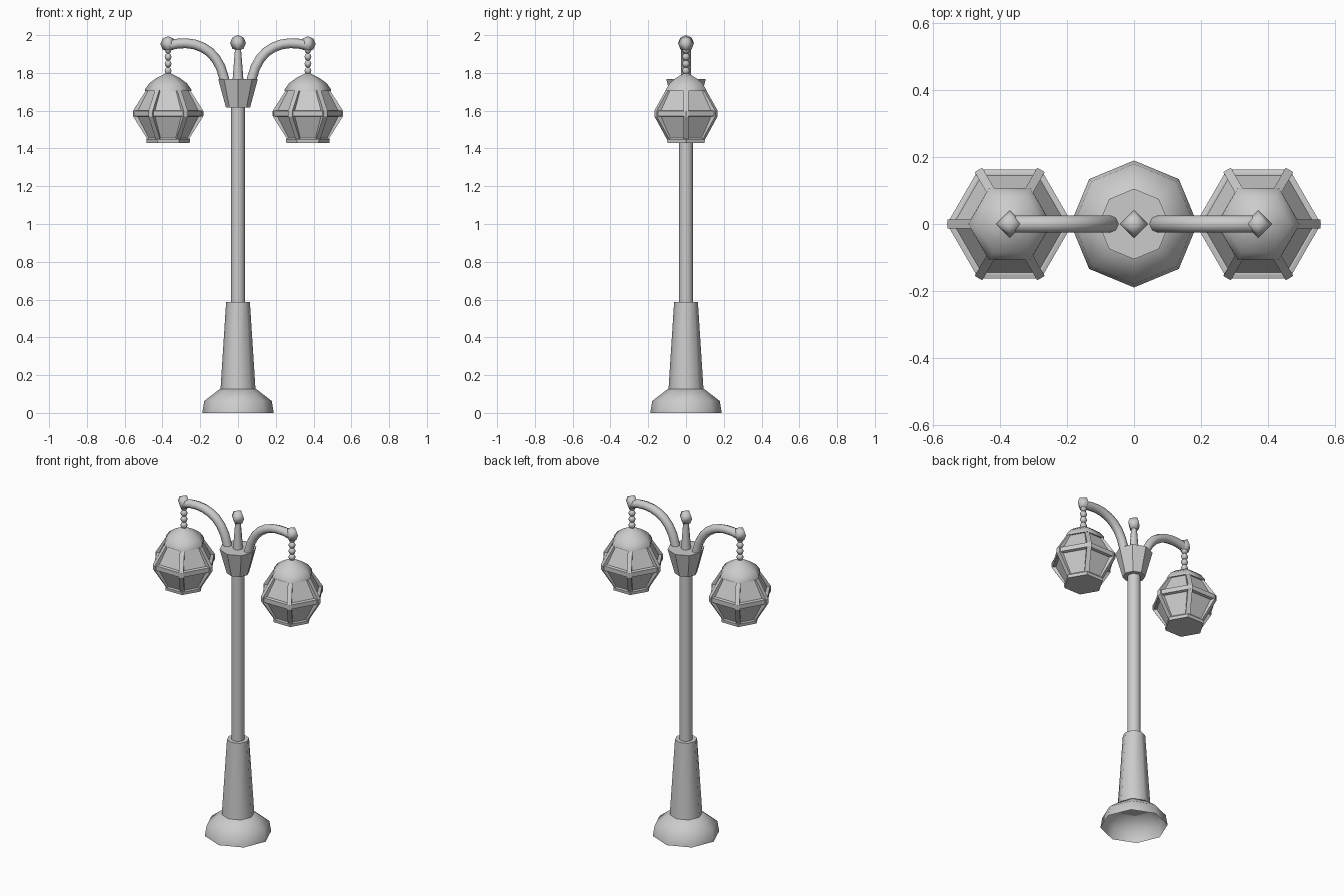
import bpy, bmesh
from math import cos, sin, pi, radians

if "Cube" in bpy.data.objects:
    bpy.data.objects.remove(bpy.data.objects["Cube"])


def finish(bm, name, angle=None):
    bmesh.ops.recalc_face_normals(bm, faces=bm.faces)
    me = bpy.data.meshes.new(name)
    bm.to_mesh(me)
    bm.free()
    ob = bpy.data.objects.new(name, me)
    bpy.context.collection.objects.link(ob)
    if angle:
        smooth(ob, angle)
    return ob


def smooth(ob, angle):
    bpy.ops.object.select_all(action='DESELECT')
    ob.select_set(True)
    bpy.context.view_layer.objects.active = ob
    bpy.ops.object.shade_smooth_by_angle(angle=radians(angle))


def lathe(name, profile, sides, x=0, bottom=True, angle=None):
    """Stack of regular polygons; profile is (radius, z) from bottom to top."""
    bm = bmesh.new()
    rings = [[bm.verts.new((x + r * cos(2 * pi * i / sides), r * sin(2 * pi * i / sides), z))
              for i in range(sides)] for r, z in profile]
    for a, b in zip(rings, rings[1:]):
        for i in range(sides):
            j = (i + 1) % sides
            bm.faces.new((a[i], a[j], b[j], b[i]))
    if bottom:
        bm.faces.new(rings[0][::-1])
    bm.faces.new(rings[-1])
    return finish(bm, name, angle)


def ball(name, x, z, r, seg=4):
    bpy.ops.mesh.primitive_uv_sphere_add(segments=seg, ring_count=4, radius=r, location=(x, 0, z))
    ob = bpy.context.object
    ob.name = name
    smooth(ob, 95)


def struts(name, outline, half, x):
    """Six bars: a radial outline given thickness and spun round the lantern."""
    bm = bmesh.new()
    for k in range(6):
        c, s = cos(k * pi / 3), sin(k * pi / 3)
        a, b = [[bm.verts.new((x + r * c - y * s, r * s + y * c, z)) for r, z in outline]
                for y in (-half, half)]
        n = len(outline)
        bm.faces.new(a)
        bm.faces.new(b[::-1])
        for i in range(n):
            j = (i + 1) % n
            bm.faces.new((a[i], b[i], b[j], a[j]))
    return finish(bm, name)


# Post: hollow foot, tapered plinth, pole and cup
lathe("foot", [(0.189, 0), (0.179, 0.063), (0.097, 0.126)], 8, bottom=False, angle=50)
lathe("plinth", [(0.093, 0.12), (0.063, 0.587)], 8, angle=50)
lathe("pole", [(0.038, 0.58), (0.038, 1.63)], 8, angle=50)
lathe("cup", [(0.064, 1.617), (0.105, 1.768)], 8, angle=40)

# Finial
lathe("finial_stem", [(0.029, 1.76), (0.015, 1.94)], 8, angle=50)
ball("finial_ball", 0, 1.958, 0.042)

arm_path = [(0.066, 1.74), (0.076, 1.78), (0.092, 1.83), (0.118, 1.876), (0.15, 1.911),
            (0.187, 1.935), (0.23, 1.951), (0.275, 1.957), (0.32, 1.955), (0.37, 1.945)]

for side, s in (("left", -1), ("right", 1)):
    x = 0.37 * s
    # Curved arm
    cu = bpy.data.curves.new("arm_" + side, 'CURVE')
    cu.dimensions = '3D'
    cu.bevel_depth = 0.026
    cu.bevel_resolution = 2
    cu.use_fill_caps = True
    sp = cu.splines.new('POLY')
    sp.points.add(len(arm_path) - 1)
    for p, (px, pz) in zip(sp.points, arm_path):
        p.co = (px * s, 0, pz, 1)
    arm = bpy.data.objects.new("arm_" + side, cu)
    bpy.context.collection.objects.link(arm)
    bpy.ops.object.select_all(action='DESELECT')
    arm.select_set(True)
    bpy.context.view_layer.objects.active = arm
    bpy.ops.object.convert(target='MESH')
    smooth(bpy.context.object, 50)

    # Hanger ball and chain beads
    ball("arm_ball_" + side, x, 1.953, 0.041)
    for i in range(4):
        ball(f"chain_bead_{side}_{i}", x, 1.922 - i * 0.037, 0.021, 6)

    # Lantern: glass, struts, belt, base and domed roof
    lathe("glass_" + side, [(0.105, 1.445), (0.176, 1.585), (0.11, 1.712)], 6, x)
    struts("struts_" + side, [(0.107, 1.445), (0.186, 1.57), (0.186, 1.60), (0.112, 1.715),
                              (0.09, 1.705), (0.16, 1.585), (0.085, 1.455)], 0.013, x)
    lathe("belt_" + side, [(0.174, 1.568), (0.187, 1.571), (0.187, 1.599), (0.174, 1.602)], 6, x)
    lathe("lantern_base_" + side, [(0.114, 1.43), (0.116, 1.448), (0.109, 1.458)], 6, x)
    lathe("roof_" + side, [(0.124, 1.703), (0.122, 1.714), (0.099, 1.746), (0.06, 1.774),
                           (0.012, 1.798)], 6, x, angle=65)
